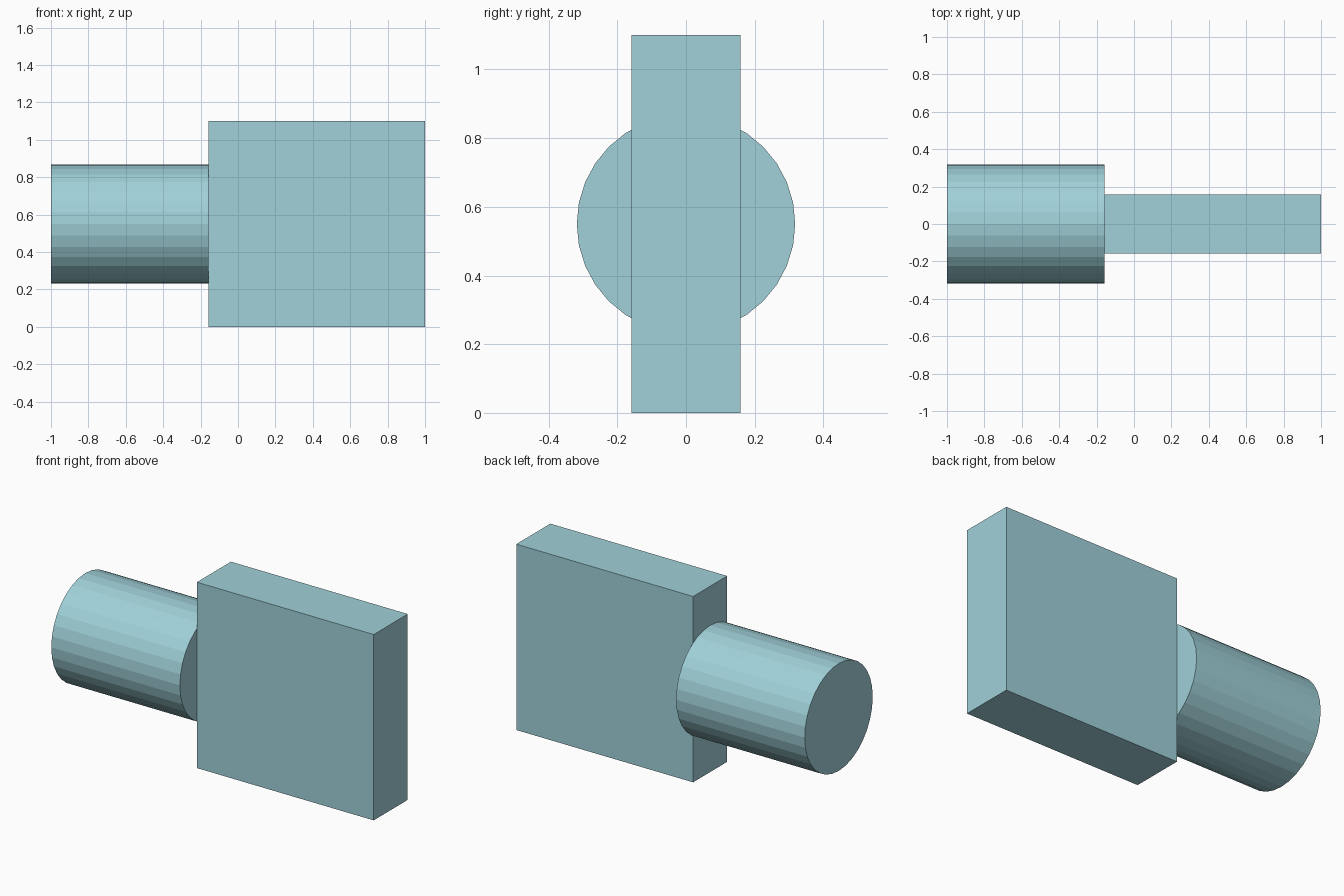
import bpy
import math

if "Cube" in bpy.data.objects:
    bpy.data.objects.remove(bpy.data.objects["Cube"])

MID_Z = 0.55      # shared axis height
JOIN_X = -0.158   # where shaft meets block

mat = bpy.data.materials.new("pale_teal")
mat.diffuse_color = (0.352, 0.638, 0.694, 1.0)
mat.use_nodes = True
mat.node_tree.nodes["Principled BSDF"].inputs["Base Color"].default_value = mat.diffuse_color

# Round shaft along x, 32 flat sides
bpy.ops.mesh.primitive_cylinder_add(
    vertices=32, radius=0.318, depth=JOIN_X + 1.0,
    location=((JOIN_X - 1.0) / 2, 0, MID_Z), rotation=(0, math.pi / 2, 0))
shaft = bpy.context.object
shaft.name = "round_shaft"

# Flat rectangular block
bpy.ops.mesh.primitive_cube_add(size=1, location=((1.0 + JOIN_X) / 2, 0, MID_Z))
block = bpy.context.object
block.name = "flat_block"
block.scale = (1.0 - JOIN_X, 0.318, 2 * MID_Z)

for part in (shaft, block):
    part.data.materials.append(mat)
